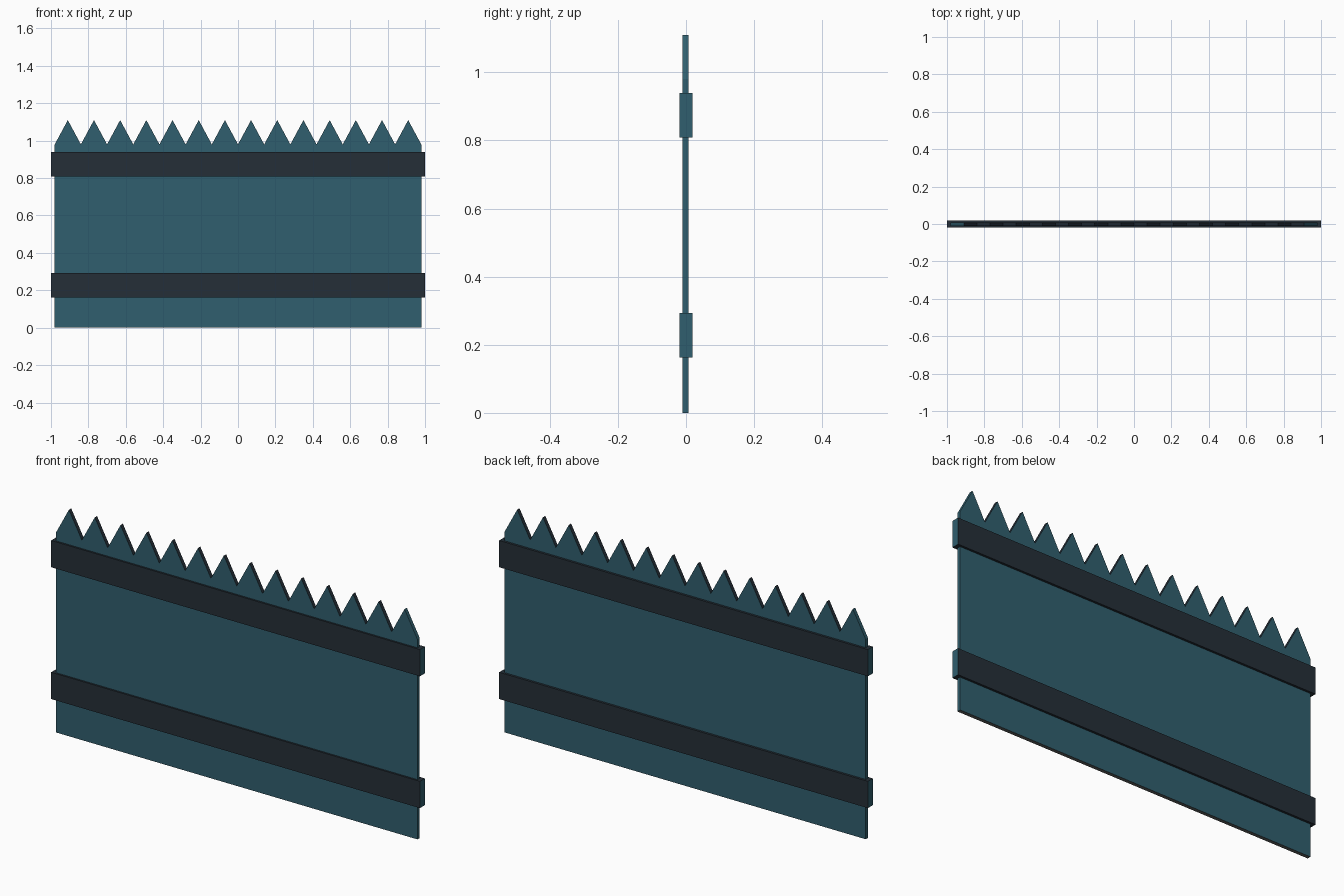
import bpy, bmesh

if "Cube" in bpy.data.objects:
    bpy.data.objects.remove(bpy.data.objects["Cube"])


def material(name, rgb):
    m = bpy.data.materials.new(name)
    m.diffuse_color = (*rgb, 1.0)
    m.use_nodes = True
    m.node_tree.nodes["Principled BSDF"].inputs["Base Color"].default_value = m.diffuse_color
    return m


TEAL = material("teal paint", (0.030, 0.114, 0.156))
DARK = material("dark slate", (0.0185, 0.028, 0.039))
GREY = material("grey underside", (0.11, 0.12, 0.115))


def make_object(name, bm, mats):
    bmesh.ops.recalc_face_normals(bm, faces=bm.faces)
    me = bpy.data.meshes.new(name)
    bm.to_mesh(me)
    bm.free()
    for m in mats:
        me.materials.append(m)
    ob = bpy.data.objects.new(name, me)
    bpy.context.collection.objects.link(ob)
    return ob


# Fence panel: saw-tooth outline extruded through its thickness
TEETH, HALF, VALLEY, PEAK = 14, 0.98, 0.98, 1.11
Y0, Y1 = -0.010, 0.008
step = 2 * HALF / TEETH
bm = bmesh.new()
outline = [(-HALF, 0.0)]
for i in range(TEETH):
    x = -HALF + i * step
    outline += [(x, VALLEY), (x + step / 2, PEAK)]
outline += [(HALF, VALLEY), (HALF, 0.0)]
face = bm.faces.new([bm.verts.new((x, Y0, z)) for x, z in outline])
ext = bmesh.ops.extrude_face_region(bm, geom=[face], use_keep_orig=True)
moved = [g for g in ext["geom"] if isinstance(g, bmesh.types.BMVert)]
bmesh.ops.translate(bm, verts=moved, vec=(0, Y1 - Y0, 0))
bmesh.ops.recalc_face_normals(bm, faces=bm.faces)

# Cut edges between the teeth are dark, the two outer slopes stay teal
for f in bm.faces:
    c = f.calc_center_median()
    if f.normal.z > 0.1 and abs(c.x) < HALF - step / 2:
        f.material_index = 1
    elif f.normal.z < -0.9:
        f.material_index = 2
make_object("fence_panel", bm, [TEAL, DARK, GREY])


# Rails wrapping both sides of the panel, dark with teal ends
def rail(name, z0, z1, half_y=0.019):
    bm = bmesh.new()
    bmesh.ops.create_cube(bm, size=1.0)
    bmesh.ops.scale(bm, verts=bm.verts, vec=(2.0, 2 * half_y, z1 - z0))
    bmesh.ops.translate(bm, verts=bm.verts, vec=(0, 0, (z0 + z1) / 2))
    bmesh.ops.recalc_face_normals(bm, faces=bm.faces)
    for f in bm.faces:
        f.material_index = 1 if abs(f.normal.x) > 0.9 else 0
    make_object(name, bm, [DARK, TEAL])


rail("lower_rail", 0.162, 0.293)
rail("upper_rail", 0.808, 0.939)
